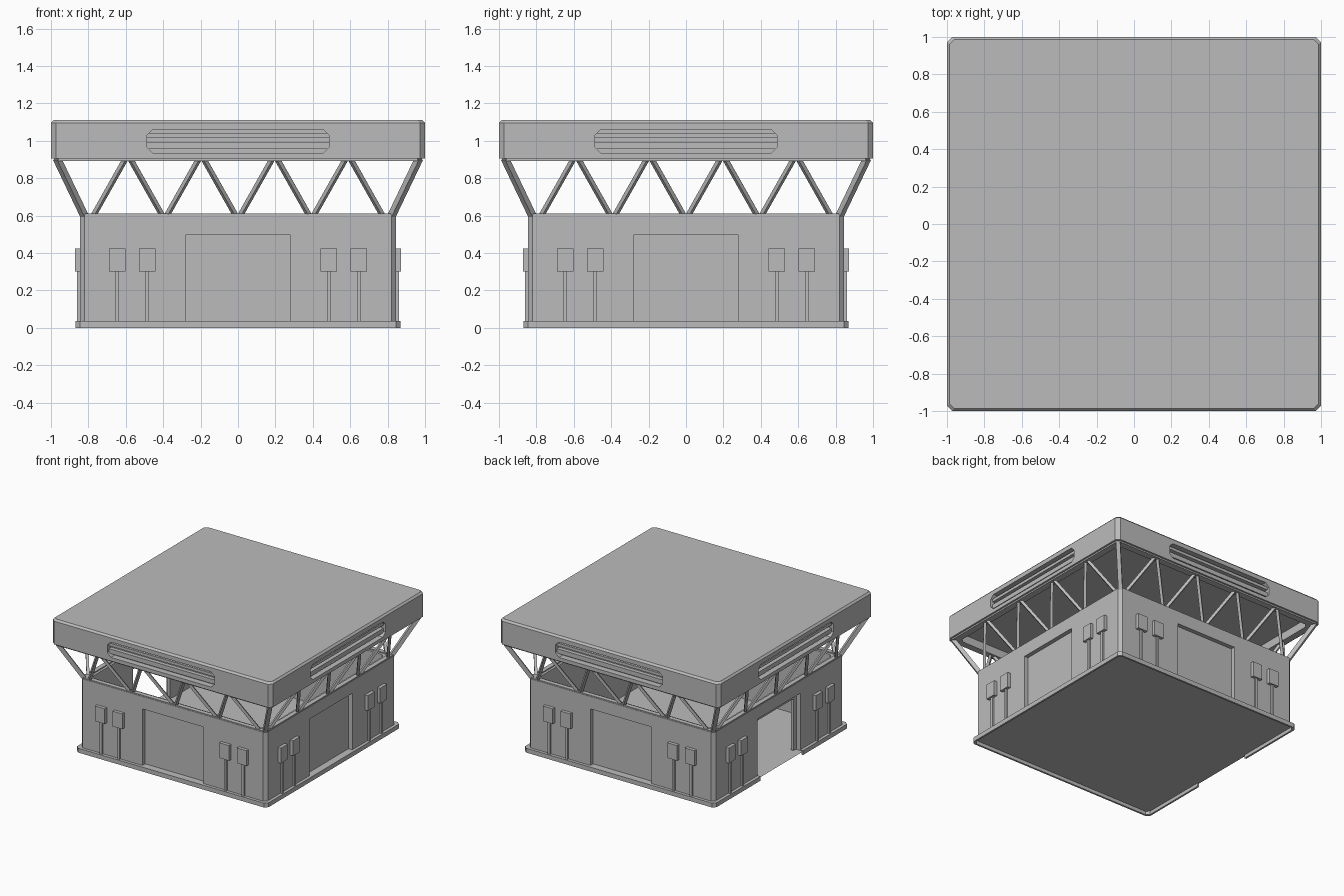
import bpy
import bmesh
from math import pi
from mathutils import Matrix, Vector

old = bpy.data.objects.get("Cube")
if old:
    bpy.data.objects.remove(old, do_unlink=True)

GREY = (0.5, 0.5, 0.5, 1)
mat = bpy.data.materials.new("plain grey")
mat.use_nodes = True
mat.diffuse_color = GREY
mat.node_tree.nodes["Principled BSDF"].inputs["Base Color"].default_value = GREY

SIDES = [Matrix.Rotation(k * pi / 2, 4, 'Z') for k in range(4)]
FRONT, LEFT, BACK, RIGHT = SIDES


def finish(name, bm, fix=True):
    if fix:
        bmesh.ops.recalc_face_normals(bm, faces=bm.faces)
    mesh = bpy.data.meshes.new(name)
    bm.to_mesh(mesh)
    bm.free()
    mesh.materials.append(mat)
    ob = bpy.data.objects.new(name, mesh)
    bpy.context.collection.objects.link(ob)
    return ob


def square(r, c, z):
    """Square outline with cut corners."""
    i = r - c
    return [(i, -r, z), (r, -i, z), (r, i, z), (i, r, z),
            (-i, r, z), (-r, i, z), (-r, -i, z), (-i, -r, z)]


def loft(name, rings, closed=False):
    """Skin cut-corner squares given as (half width, corner cut, height)."""
    bm = bmesh.new()
    loops = [[bm.verts.new(p) for p in square(*ring)] for ring in rings]
    pairs = list(zip(loops, loops[1:]))
    if closed:
        pairs.append((loops[-1], loops[0]))
    else:
        bm.faces.new(loops[0])
        bm.faces.new(loops[-1])
    for a, b in pairs:
        for i in range(8):
            j = (i + 1) % 8
            bm.faces.new((a[i], a[j], b[j], b[i]))
    return finish(name, bm)


def frame(name, inner, outer, z0, z1, cut=0.025):
    """Square ring with a rectangular section."""
    return loft(name, [(inner, cut, z0), (outer, cut, z0),
                       (outer, cut, z1), (inner, cut, z1)], True)


def add_box(bm, lo, hi, turn):
    lo, hi = Vector(lo), Vector(hi)
    place = Matrix.Translation((lo + hi) / 2) @ Matrix.Diagonal((*(hi - lo), 1))
    bmesh.ops.create_cube(bm, size=1, matrix=turn @ place)


def add_bar(bm, a, b, width, turn):
    a, b = Vector(a), Vector(b)
    d = b - a
    place = (Matrix.Translation((a + b) / 2) @ d.to_track_quat('Z', 'Y').to_matrix().to_4x4()
             @ Matrix.Diagonal((width, width, d.length, 1)))
    bmesh.ops.create_cube(bm, size=1, matrix=turn @ place)


def cut(target, bm):
    """Subtract the shapes in bm and keep the result as the mesh."""
    cutter = finish("cutter", bm)
    cutter.hide_render = True
    mod = target.modifiers.new("cut", 'BOOLEAN')
    mod.operation, mod.solver, mod.object = 'DIFFERENCE', 'EXACT', cutter
    bpy.context.view_layer.update()
    graph = bpy.context.evaluated_depsgraph_get()
    mesh = bpy.data.meshes.new_from_object(target.evaluated_get(graph))
    target.modifiers.clear()
    target.data = mesh
    bpy.data.objects.remove(cutter, do_unlink=True)


DOOR = 0.277

# Walls with a recessed panel per side and one open doorway
walls = frame("walls", 0.785, 0.845, 0.034, 0.602)
bm = bmesh.new()
for turn in SIDES:
    add_box(bm, (-DOOR, -0.9, 0), (DOOR, -0.81, 0.5), turn)
cut(walls, bm)
bm = bmesh.new()
add_box(bm, (-0.24, -0.9, 0), (0.24, -0.7, 0.46), RIGHT)
cut(walls, bm)

# Plinth: deck, skirt open at the doorway, and floor sheet facing down
deck = frame("plinth_deck", 0.785, 0.87, 0.03, 0.036)
skirt = frame("plinth_skirt", 0.855, 0.87, 0, 0.032)
for part in (deck, skirt):
    bm = bmesh.new()
    add_box(bm, (-DOOR, -1, -0.1), (DOOR, -0.7, 0.1), RIGHT)
    cut(part, bm)
bm = bmesh.new()
bm.faces.new([bm.verts.new(p) for p in reversed(square(0.855, 0.025, 0.029))])
bm.faces.new([bm.verts.new(p) for p in (
    (-0.87, -DOOR, 0.029), (-0.87, DOOR, 0.029),
    (-0.855, DOOR, 0.029), (-0.855, -DOOR, 0.029))])
finish("floor", bm, fix=False)

# Wall boxes on thin stems, two at each side of every panel
boxes, stems = bmesh.new(), bmesh.new()
for turn in SIDES:
    for x in (-0.645, -0.485, 0.485, 0.645):
        add_box(boxes, (x - 0.044, -0.872, 0.3), (x + 0.044, -0.84, 0.425), turn)
        add_box(stems, (x - 0.01, -0.86, 0.035), (x + 0.01, -0.84, 0.302), turn)
finish("wall_boxes", boxes)
finish("wall_box_stems", stems)

# Outward leaning zigzag truss with corner posts
frame("truss_bottom_rail", 0.805, 0.842, 0.6, 0.611)
frame("truss_top_rail", 0.93, 0.985, 0.893, 0.908)
truss, posts = bmesh.new(), bmesh.new()
for turn in SIDES:
    for i in range(8):
        low = -0.785 + 0.3925 * ((i + 1) // 2)
        high = -0.589 + 0.3925 * (i // 2)
        s = 0.012 if high > low else -0.012
        add_bar(truss, (low + s, -0.822, 0.6), (high - s, -0.962, 0.905), 0.022, turn)
    add_bar(posts, (0.822, -0.822, 0.6), (0.968, -0.968, 0.905), 0.032, turn)
finish("truss_bars", truss)
finish("corner_posts", posts)

# Roof, hollow below, with a cut-cornered vent slot in each side
roof = loft("roof", [(0.93, 0.02, 0.96), (0.93, 0.02, 0.905), (1, 0.028, 0.905),
                     (1, 0.028, 1.095), (0.986, 0.025, 1.11)])
bm = bmesh.new()
outline = [(-0.487, 0.965), (-0.455, 0.935), (0.455, 0.935), (0.487, 0.965),
           (0.487, 1.03), (0.455, 1.06), (-0.455, 1.06), (-0.487, 1.03)]
for turn in SIDES:
    near, far = [[bm.verts.new(turn @ Vector((x, y, z))) for x, z in outline]
                 for y in (-1.05, -0.95)]
    bm.faces.new(near)
    bm.faces.new(far)
    for i in range(8):
        j = (i + 1) % 8
        bm.faces.new((near[i], near[j], far[j], far[i]))
cut(roof, bm)

# Horizontal vent slats
slats = bmesh.new()
for turn in SIDES:
    for z0, z1 in ((0.955, 0.992), (1.016, 1.04)):
        add_box(slats, (-0.487, -0.982, z0), (0.487, -0.945, z1), turn)
finish("vent_slats", slats)
